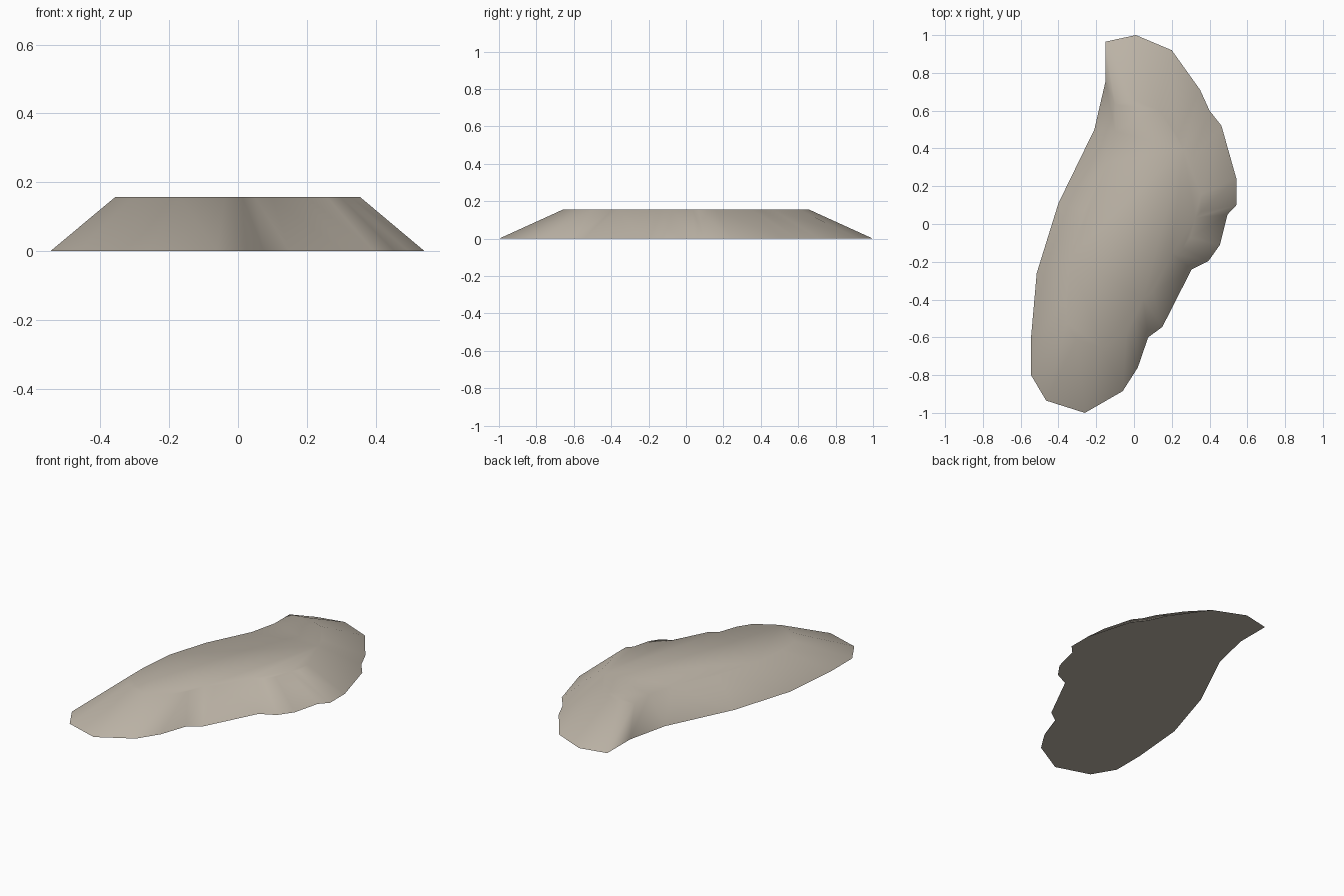
import bpy, bmesh, math

if "Cube" in bpy.data.objects:
    bpy.data.objects.remove(bpy.data.objects["Cube"])

# Ground outline of the rock slab, clockwise from the back tip
OUTLINE = [(0.01, 1.0), (0.20, 0.92), (0.35, 0.71), (0.40, 0.60), (0.463, 0.52),
           (0.542, 0.24), (0.542, 0.10), (0.495, 0.05), (0.455, -0.11), (0.395, -0.195),
           (0.305, -0.24), (0.15, -0.545), (0.075, -0.60), (0.02, -0.76), (-0.06, -0.885),
           (-0.26, -1.0), (-0.465, -0.935), (-0.545, -0.80), (-0.545, -0.60),
           (-0.515, -0.26), (-0.40, 0.11), (-0.21, 0.50), (-0.152, 0.75), (-0.152, 0.965)]
HEIGHT, TOP_SCALE = 0.157, 0.655

# Slab: outline at the ground, shrunken copy on top, sloping sides between
bm = bmesh.new()
base = [bm.verts.new((x, y, 0)) for x, y in OUTLINE]
top = [bm.verts.new((x * TOP_SCALE, y * TOP_SCALE, HEIGHT)) for x, y in OUTLINE]
bm.faces.new(base)
bm.faces.new(top)
n = len(OUTLINE)
for i in range(n):
    j = (i + 1) % n
    bm.faces.new((base[i], base[j], top[j], top[i]))
bmesh.ops.recalc_face_normals(bm, faces=bm.faces)
mesh = bpy.data.meshes.new("rock_slab")
bm.to_mesh(mesh)
bm.free()

slab = bpy.data.objects.new("rock_slab", mesh)
bpy.context.collection.objects.link(slab)

# One stone colour
stone = bpy.data.materials.new("warm grey stone")
stone.diffuse_color = (0.50, 0.45, 0.38, 1)
stone.use_nodes = True
stone.node_tree.nodes["Principled BSDF"].inputs["Base Color"].default_value = stone.diffuse_color
mesh.materials.append(stone)

# Soft upper rim, sharp ground edge
bpy.context.view_layer.objects.active = slab
slab.select_set(True)
bpy.ops.object.shade_smooth_by_angle(angle=math.radians(88))
